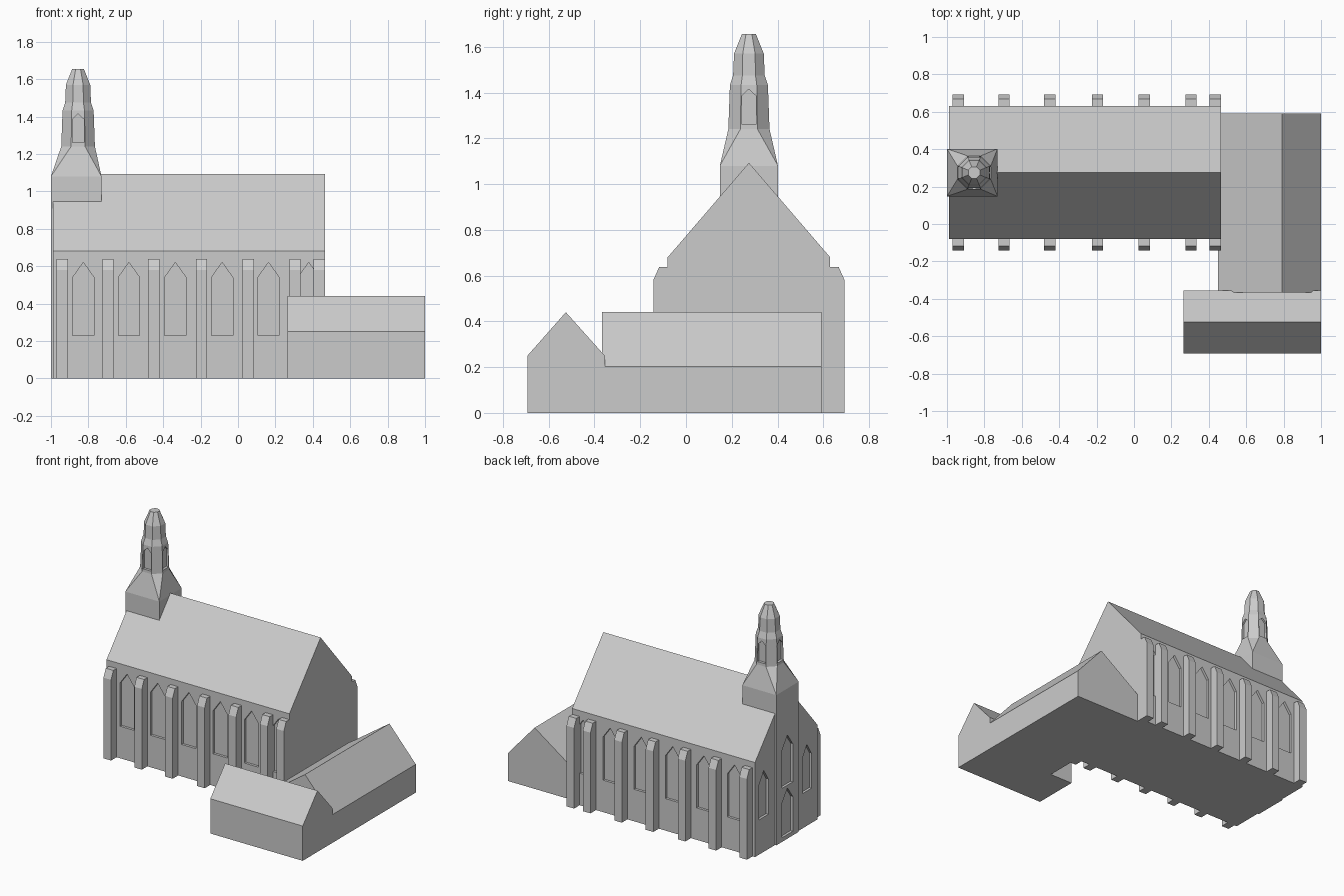
import bpy, bmesh, math
from mathutils import Matrix, Vector

if "Cube" in bpy.data.objects:
    bpy.data.objects.remove(bpy.data.objects["Cube"])

stone = bpy.data.materials.new("grey stone")
stone.diffuse_color = (0.6, 0.6, 0.6, 1)
stone.use_nodes = True
stone.node_tree.nodes["Principled BSDF"].inputs["Base Color"].default_value = stone.diffuse_color
CY = 0.275   # centre line of the nave


def make(name, bm):
    bmesh.ops.recalc_face_normals(bm, faces=bm.faces[:])
    me = bpy.data.meshes.new(name)
    bm.to_mesh(me)
    bm.free()
    me.materials.append(stone)
    ob = bpy.data.objects.new(name, me)
    bpy.context.collection.objects.link(ob)
    return ob


def prism(bm, profile, a, b, axis):
    """Extrude a (horizontal, z) profile from a to b along 'x' or 'y'."""
    def rings(t):
        return [bm.verts.new((t, u, z) if axis == 'x' else (u, t, z)) for u, z in profile]
    loft(bm, [rings(a), rings(b)])


def loft(bm, rings):
    n = len(rings[0])
    for r, s in zip(rings, rings[1:]):
        for i in range(n):
            j = (i + 1) % n
            bm.faces.new((r[i], r[j], s[j], s[i]))
    bm.faces.new(rings[0][::-1])
    bm.faces.new(rings[-1])


def gable(u0, u1, ridge, eave, top):
    return [(u0, 0), (u1, 0), (u1, eave), (ridge, top), (u0, eave)]


def lancet(c, w, z0, z1, z2):
    return [(c - w, z0), (c + w, z0), (c + w, z1), (c, z2), (c - w, z1)]


def cut(ob, cutter):
    mod = ob.modifiers.new("cut", 'BOOLEAN')
    mod.operation = 'DIFFERENCE'
    mod.solver = 'EXACT'
    mod.object = cutter
    bpy.context.view_layer.update()
    dg = bpy.context.evaluated_depsgraph_get()
    me = bpy.data.meshes.new_from_object(ob.evaluated_get(dg))
    ob.modifiers.clear()
    ob.data = me


# nave
bm = bmesh.new()
prism(bm, gable(-0.08, 0.63, CY, 0.68, 1.093), -0.99, 0.465, 'x')
nave = make("nave", bm)

# tower: square shaft rising to an octagonal lantern
bm = bmesh.new()
TX, HX, HY = -0.865, 0.135, 0.127
shaft = [[bm.verts.new((TX + sx * HX, CY + sy * HY, z))
          for sx, sy in ((1, 1), (-1, 1), (-1, -1), (1, -1))] for z in (0, 1.08)]
for i in range(4):
    j = (i + 1) % 4
    bm.faces.new((shaft[0][i], shaft[0][j], shaft[1][j], shaft[1][i]))
bm.faces.new(shaft[0][::-1])
CX = -0.855
rings = []
for z, a in ((1.24, 0.09), (1.432, 0.083), (1.475, 0.069), (1.57, 0.065), (1.655, 0.031)):
    r = a / math.cos(math.pi / 8)
    rings.append([bm.verts.new((CX + r * math.cos(t), CY + r * math.sin(t), z))
                  for t in (math.pi / 8 + k * math.pi / 4 for k in range(8))])
for r, s in zip(rings, rings[1:]):
    for i in range(8):
        j = (i + 1) % 8
        bm.faces.new((r[i], r[j], s[j], s[i]))
bm.faces.new(rings[-1])
for k in range(4):   # broach: one triangle per corner, one quad per side
    c, d, o = shaft[1][k], shaft[1][(k + 1) % 4], rings[0]
    bm.faces.new((c, o[2 * k + 1], o[2 * k]))
    bm.faces.new((c, d, o[(2 * k + 2) % 8], o[2 * k + 1]))
tower = make("tower", bm)

# recess cutters for all pointed windows
D = 0.018
bm = bmesh.new()
for x in (-0.827, -0.583, -0.335, -0.085, 0.163, 0.378):
    for wall, s in ((-0.08, 1), (0.63, -1)):
        prism(bm, lancet(x, 0.057, 0.23, 0.54, 0.62), wall - s * 0.03, wall + s * D, 'y')
for y in (CY - 0.235, CY + 0.255):
    prism(bm, lancet(y, 0.053, 0.25, 0.5, 0.585), -1.03, -0.99 + D, 'x')
prism(bm, lancet(CY, 0.06, 0.385, 0.66, 0.745), -1.03, -1 + D, 'x')
prism(bm, lancet(CY, 0.06, 0.03, 0.28, 0.365), -1.03, -1 + D, 'x')
for s in (-1, 1):
    prism(bm, lancet(CX, 0.031, 1.26, 1.385, 1.415), CY + s * 0.071, CY + s * 0.12, 'y')
    prism(bm, lancet(CY, 0.031, 1.26, 1.385, 1.415), CX + s * 0.071, CX + s * 0.12, 'x')
cutter = make("window_cutter", bm)
cutter.hide_render = True
for ob in (nave, tower):
    cut(ob, cutter)
bpy.data.objects.remove(cutter, do_unlink=True)

# buttresses along both long walls
bm = bmesh.new()
for x in (-0.97, -0.725, -0.48, -0.225, 0.025, 0.275, 0.405):
    for s in (-1, 1):
        prism(bm, [(CY + s * d, z) for d, z in
                   ((0.34, 0), (0.418, 0), (0.418, 0.58), (0.392, 0.638), (0.34, 0.638))],
              x, x + 0.06, 'x')
make("buttresses", bm)

# rear wing with an off-centre ridge
bm = bmesh.new()
prism(bm, gable(0.45, 1.0, 0.79, 0.203, 0.44), -0.367, 0.592, 'y')
make("side_wing", bm)

# front house
bm = bmesh.new()
prism(bm, gable(-0.693, -0.355, -0.525, 0.25, 0.44), 0.265, 1.0, 'x')
make("front_house", bm)
